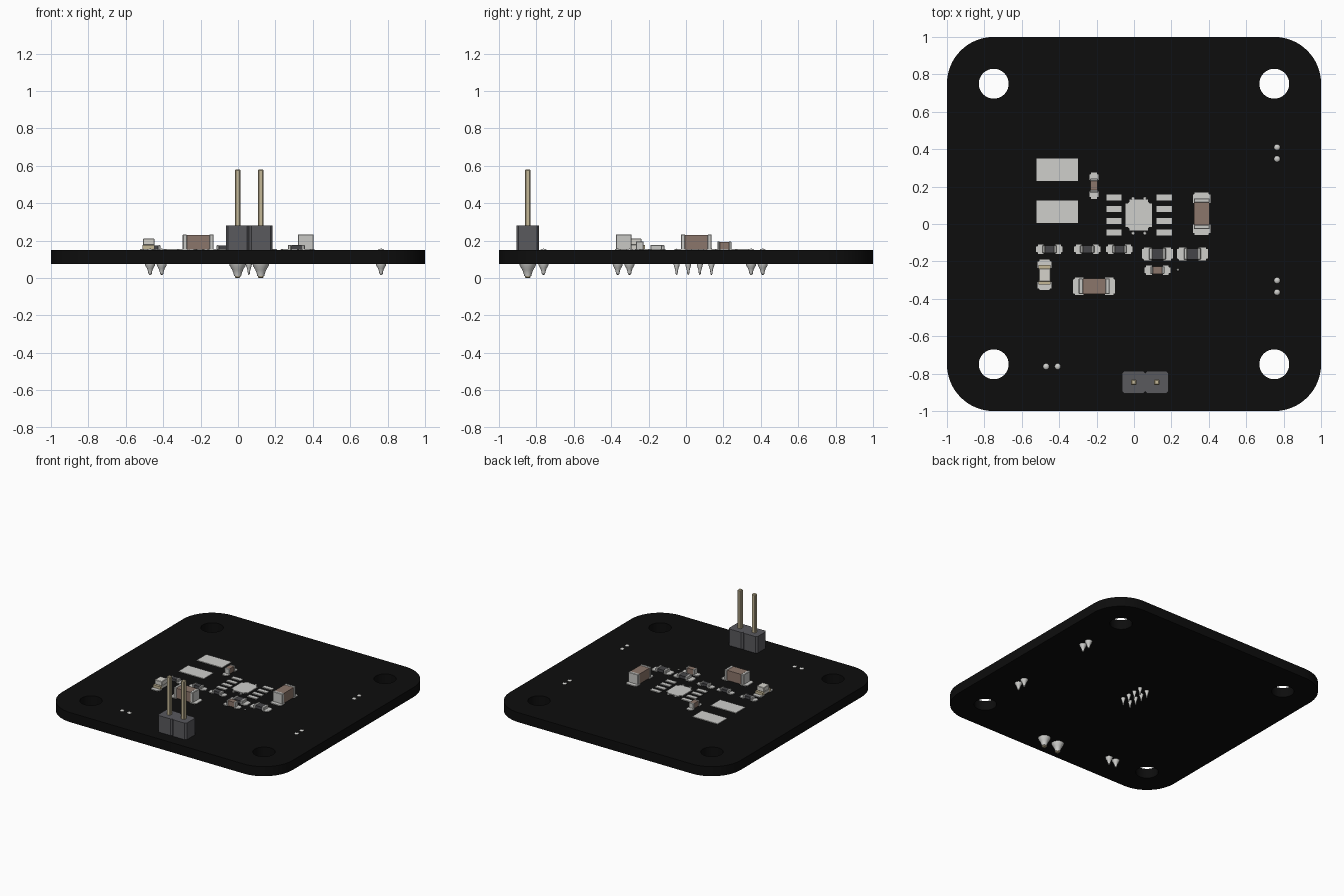
import bpy, bmesh, math
from mathutils import Matrix, Vector

if "Cube" in bpy.data.objects:
    bpy.data.objects.remove(bpy.data.objects["Cube"])

TOP, BOT = 0.15, 0.075


def material(name, rgb):
    m = bpy.data.materials.new(name)
    m.diffuse_color = (*rgb, 1)
    m.use_nodes = True
    m.node_tree.nodes["Principled BSDF"].inputs["Base Color"].default_value = m.diffuse_color
    return m


BLACK = material("board black", (0.004, 0.004, 0.004))
SOLDER = material("solder silver", (0.62, 0.62, 0.60))
METAL = material("end cap grey", (0.58, 0.58, 0.56))
BROWN = material("ceramic brown", (0.26, 0.18, 0.145))
DARK = material("resistor charcoal", (0.06, 0.06, 0.065))
HOUSING = material("header grey", (0.10, 0.10, 0.11))
GOLD = material("pin gold", (0.56, 0.48, 0.31))
LENS = material("lamp lens", (0.66, 0.65, 0.60))


def finish(name, bm, mat, smooth=False):
    me = bpy.data.meshes.new(name)
    bmesh.ops.recalc_face_normals(bm, faces=bm.faces[:])
    bm.to_mesh(me)
    bm.free()
    me.materials.append(mat)
    ob = bpy.data.objects.new(name, me)
    bpy.context.collection.objects.link(ob)
    if smooth:
        bpy.ops.object.select_all(action='DESELECT')
        ob.select_set(True)
        bpy.context.view_layer.objects.active = ob
        bpy.ops.object.shade_smooth_by_angle(angle=math.radians(40))
    return ob


def box(name, x0, x1, y0, y1, z0, z1, mat, bevel=0, corner=0):
    """Box, with all edges or only the upright corners bevelled."""
    bm = bmesh.new()
    bmesh.ops.create_cube(bm, size=1, matrix=Matrix.Translation(
        ((x0 + x1) / 2, (y0 + y1) / 2, (z0 + z1) / 2)) @ Matrix.Diagonal((x1 - x0, y1 - y0, z1 - z0, 1)))
    edges = bm.edges[:]
    if corner:
        edges = [e for e in edges if abs(e.verts[0].co.z - e.verts[1].co.z) > 1e-5]
    if bevel or corner:
        bmesh.ops.bevel(bm, geom=edges, offset=bevel or corner, segments=3 if corner and mat == SOLDER else 1,
                        affect='EDGES')
    return finish(name, bm, mat)


def lathe(name, x, y, profile, mat, n=16):
    """Solid of revolution from (radius, z) points around an upright axis."""
    bm = bmesh.new()
    vs = [bm.verts.new((x + r, y, z)) for r, z in profile]
    es = [bm.edges.new(p) for p in zip(vs, vs[1:])]
    bmesh.ops.spin(bm, geom=vs + es, cent=(x, y, 0), axis=(0, 0, 1), angle=math.tau, steps=n)
    bmesh.ops.remove_doubles(bm, verts=bm.verts[:], dist=1e-5)
    return finish(name, bm, mat, True)


# Board: rounded outline with four mounting holes
cu = bpy.data.curves.new("board_outline", 'CURVE')
cu.dimensions, cu.fill_mode, cu.extrude = '2D', 'BOTH', (TOP - BOT) / 2


def loop(points):
    sp = cu.splines.new('POLY')
    sp.points.add(len(points) - 1)
    for p, (x, y) in zip(sp.points, points):
        p.co = (x, y, 0, 1)
    sp.use_cyclic_u = True


outline = []
for q, (sx, sy) in enumerate([(1, 1), (-1, 1), (-1, -1), (1, -1)]):
    for i in range(17):
        a = (q + i / 16) * math.pi / 2
        outline.append((sx * 0.75 + 0.25 * math.cos(a), sy * 0.75 + 0.25 * math.sin(a)))
    loop([(sx * 0.75 + 0.08 * math.cos(k * math.tau / 32), sy * 0.75 + 0.08 * math.sin(k * math.tau / 32))
          for k in range(32)])
loop(outline)
tmp = bpy.data.objects.new("board_outline", cu)
bpy.context.collection.objects.link(tmp)
bpy.context.view_layer.update()
bm = bmesh.new()
bm.from_mesh(tmp.evaluated_get(bpy.context.evaluated_depsgraph_get()).to_mesh())
bmesh.ops.remove_doubles(bm, verts=bm.verts[:], dist=1e-5)
bmesh.ops.translate(bm, verts=bm.verts[:], vec=(0, 0, (TOP + BOT) / 2))
bpy.data.objects.remove(tmp)
finish("circuit_board", bm, BLACK)


# Solder joints: concave spike below, small dome on top
def joint(name, x, y, r, tip):
    h = BOT - tip
    lathe(name + "_spike", x, y, [(0, BOT), (r, BOT), (r * 0.95, BOT - h * 0.15), (r * 0.62, BOT - h * 0.4),
                                  (r * 0.42, BOT - h * 0.65), (r * 0.32, BOT - h * 0.9), (0, tip)], SOLDER)
    d = r * 0.6
    lathe(name + "_dome", x, y, [(d, TOP), (d * 0.8, TOP + 0.004), (0, TOP + 0.007)], SOLDER)


for x, y in [(0.765, 0.41), (0.765, 0.348), (0.765, -0.302), (0.765, -0.365), (-0.47, -0.762), (-0.408, -0.762)]:
    joint("wire_joint", x, y, 0.027, 0.015)
for x in (-0.005, 0.058):
    for y in (-0.05, 0.012, 0.074, 0.136):
        joint("thermal_joint", x, y, 0.016, 0.015)
lathe("small_via", 0.235, -0.245, [(0.007, TOP), (0.005, TOP + 0.003), (0, TOP + 0.004)], SOLDER, 8)

# Bare pads: two large ones, the chip's centre pad and its eight lead pads
for y in (0.29, 0.065):
    for x in (-0.465, -0.355):
        box("large_pad", x - 0.055, x + 0.055, y - 0.06, y + 0.06, TOP, TOP + 0.005, SOLDER)
box("centre_pad", -0.045, 0.095, -0.035, 0.13, TOP, TOP + 0.006, SOLDER, corner=0.02)
for x in (-0.107, 0.162):
    for y in (-0.046, 0.016, 0.079, 0.142):
        box("lead_pad", x - 0.041, x + 0.041, y - 0.016, y + 0.016, TOP, TOP + 0.006, SOLDER)


# Chip parts: two solder pads, two metal end caps and a body
def chip(name, x, y, length, width, cap, height, pad_span, pad_len, pad_w, mat, upright=False):
    z1 = TOP + height

    def part(label, a0, a1, w, z0, z2, m, **kw):
        c = (y - w, y + w) if not upright else (x - w, x + w)
        if upright:
            return box(name + label, c[0], c[1], y + a0, y + a1, z0, z2, m, **kw)
        return box(name + label, x + a0, x + a1, c[0], c[1], z0, z2, m, **kw)

    h, p = length / 2, pad_span / 2
    part("_body", -h + cap, h - cap, width / 2 - 0.002, TOP + 0.003, z1 - 0.002, mat)
    for s in (-1, 1):
        a = sorted((s * h, s * (h - cap)))
        part("_end_cap", a[0], a[1], width / 2, TOP, z1, METAL, bevel=0.003)
        a = sorted((s * p, s * (p - pad_len)))
        part("_pad", a[0], a[1], pad_w / 2, TOP, TOP + 0.006, SOLDER, corner=0.01)


chip("large_capacitor", -0.213, -0.333, 0.165, 0.085, 0.022, 0.083, 0.225, 0.065, 0.095, BROWN)
chip("large_capacitor", 0.362, 0.055, 0.165, 0.085, 0.022, 0.083, 0.225, 0.065, 0.095, BROWN, True)
chip("small_capacitor", -0.214, 0.205, 0.075, 0.042, 0.013, 0.045, 0.14, 0.05, 0.05, BROWN, True)
chip("small_capacitor", 0.125, -0.247, 0.075, 0.042, 0.013, 0.045, 0.14, 0.05, 0.05, BROWN)
for x in (-0.452, -0.25, -0.078):
    chip("small_resistor", x, -0.135, 0.075, 0.042, 0.014, 0.025, 0.142, 0.05, 0.05, DARK)
for x in (0.125, 0.312):
    chip("medium_resistor", x, -0.16, 0.09, 0.062, 0.018, 0.027, 0.165, 0.06, 0.07, DARK)

# Indicator lamp: gold terminals on a base with a pale lens
lx, ly = -0.478, -0.272
for s in (-1, 1):
    y0, y1 = sorted((ly + s * 0.082, ly + s * 0.028))
    box("lamp_pad", lx - 0.037, lx + 0.037, y0, y1, TOP, TOP + 0.006, SOLDER, corner=0.01)
    y0, y1 = sorted((ly + s * 0.052, ly + s * 0.03))
    box("lamp_terminal", lx - 0.032, lx + 0.032, y0, y1, TOP, TOP + 0.026, GOLD)
box("lamp_base", lx - 0.031, lx + 0.031, ly - 0.05, ly + 0.05, TOP + 0.003, TOP + 0.025, LENS)
box("lamp_lens", lx - 0.031, lx + 0.031, ly - 0.035, ly + 0.035, TOP + 0.025, TOP + 0.06, LENS, bevel=0.003)

# Pin header: two chamfered blocks with square pins soldered through the board
for x in (-0.002, 0.122):
    y = -0.846
    box("header_block", x - 0.0625, x + 0.0625, y - 0.061, y + 0.061, TOP, 0.28, HOUSING, corner=0.012)
    box("header_pin", x - 0.015, x + 0.015, y - 0.015, y + 0.015, 0, 0.58, GOLD, bevel=0.005)
    lathe("header_solder", x, y, [(0, BOT), (0.045, BOT), (0.042, 0.064), (0.03, 0.045), (0.022, 0.025),
                                  (0.019, 0.01), (0, 0.008)], SOLDER)
